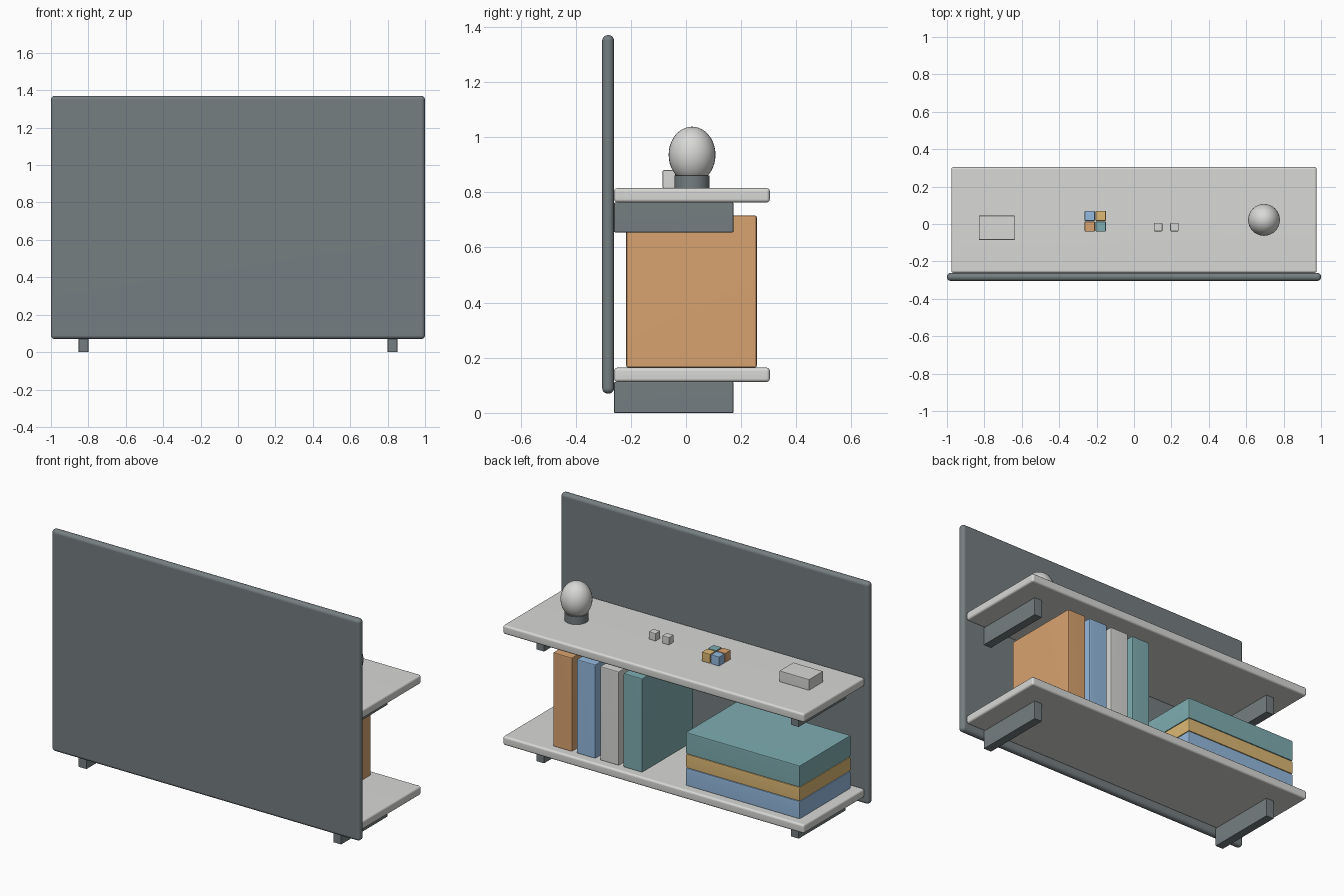
import bpy
import bmesh
from math import radians
from mathutils import Matrix, Vector

default = bpy.data.objects.get("Cube")
if default:
    bpy.data.objects.remove(default, do_unlink=True)


def material(name, hex_code):
    """Flat material from an sRGB hex code, stored as linear values."""
    channels = [int(hex_code[i:i + 2], 16) / 255 for i in range(0, 6, 2)]
    linear = [c / 12.92 if c <= 0.04045 else ((c + 0.055) / 1.055) ** 2.4 for c in channels]
    mat = bpy.data.materials.new(name)
    mat.use_nodes = True
    mat.diffuse_color = (*linear, 1)
    mat.node_tree.nodes["Principled BSDF"].inputs["Base Color"].default_value = (*linear, 1)
    return mat


slate = material("slate grey", "757E81")
pale = material("pale grey", "D8D8D6")
orange = material("soft orange", "D9A370")
blue = material("soft blue", "94BADF")
yellow = material("mustard yellow", "DDB874")
teal = material("muted teal", "7EADB1")


def finish(name, bm, mat):
    """Turn a bmesh into a smooth-shaded object with sharp edges kept."""
    mesh = bpy.data.meshes.new(name)
    bm.to_mesh(mesh)
    bm.free()
    mesh.materials.append(mat)
    mesh.shade_smooth()
    mesh.set_sharp_from_angle(angle=radians(40))
    obj = bpy.data.objects.new(name, mesh)
    bpy.context.collection.objects.link(obj)
    return obj


def box(name, x, y, z, mat, bevel=0.006, segments=2):
    """Rounded box spanning the given (min, max) ranges."""
    low, high = Vector((x[0], y[0], z[0])), Vector((x[1], y[1], z[1]))
    bm = bmesh.new()
    bmesh.ops.create_cube(bm, size=1, matrix=Matrix.Translation((low + high) / 2)
                          @ Matrix.Diagonal((*(high - low), 1)))
    bmesh.ops.bevel(bm, geom=bm.edges[:], offset=bevel, segments=segments,
                    profile=0.5, affect='EDGES')
    obj = finish(name, bm, mat)
    normals = obj.modifiers.new("flat faces", 'WEIGHTED_NORMAL')
    normals.keep_sharp = True
    return obj


# Tall backing panel with a fully rounded rim
box("back_panel", (-1, 1), (-0.304, -0.261), (0.07, 1.37), slate, 0.02, 5)

# Two shelves, each carried by a pair of brackets
for level, bottom, bracket_bottom in (("lower", 0.112, 0), ("upper", 0.763, 0.655)):
    box(level + "_shelf", (-0.977, 0.977), (-0.261, 0.304),
        (bottom, bottom + 0.052), pale, 0.012, 3)
    for side, sign in (("left", 1), ("right", -1)):
        box(f"{level}_{side}_bracket", sorted((sign * 0.8, sign * 0.852)),
            (-0.261, 0.172), (bracket_bottom, bottom), slate, 0.003)

SHELF_LOW, SHELF_TOP = 0.164, 0.815
BOOK_DEPTH = (-0.217, 0.257)

# Row of upright books
for i, mat in enumerate((orange, blue, pale, teal)):
    right = 0.56 - i * 0.152
    box(f"upright_book_{i + 1}", (right, right + 0.124), BOOK_DEPTH,
        (SHELF_LOW, 0.716), mat, 0.008)

# Stack of lying books
base = SHELF_LOW
for i, (mat, height) in enumerate(((blue, 0.104), (yellow, 0.082), (teal, 0.128))):
    box(f"lying_book_{i + 1}", (-0.918, -0.176), BOOK_DEPTH,
        (base, base + height), mat, 0.008)
    base += height

# Small box on the top shelf
box("small_box", (-0.83, -0.636), (-0.085, 0.045), (SHELF_TOP, 0.88), pale, 0.004)

# Cluster of four coloured blocks
for i, mat in enumerate((orange, teal, blue, yellow)):
    x, y = -0.264 + (i % 2) * 0.059, -0.04 + (i // 2) * 0.057
    box(f"coloured_block_{i + 1}", (x, x + 0.055), (y, y + 0.053),
        (SHELF_TOP, SHELF_TOP + 0.055), mat, 0.004)

# Pair of pale cubes
for i, x in enumerate((0.106, 0.193)):
    box(f"pale_cube_{i + 1}", (x, x + 0.046), (-0.039, 0.006),
        (SHELF_TOP, SHELF_TOP + 0.046), pale, 0.005)

# Globe lamp: round foot and egg-shaped shade
LAMP = Vector((0.695, 0.022, 0))
foot = bmesh.new()
bmesh.ops.create_cone(foot, cap_ends=True, segments=32, radius1=0.064, radius2=0.064,
                      depth=0.046, matrix=Matrix.Translation(LAMP + Vector((0, 0, 0.838))))
finish("lamp_foot", foot, slate)

shade = bmesh.new()
bmesh.ops.create_uvsphere(shade, u_segments=32, v_segments=20, radius=1,
                          matrix=Matrix.Translation(LAMP + Vector((0, 0, 0.936)))
                          @ Matrix.Diagonal((0.085, 0.085, 0.102, 1)))
finish("lamp_shade", shade, pale)
